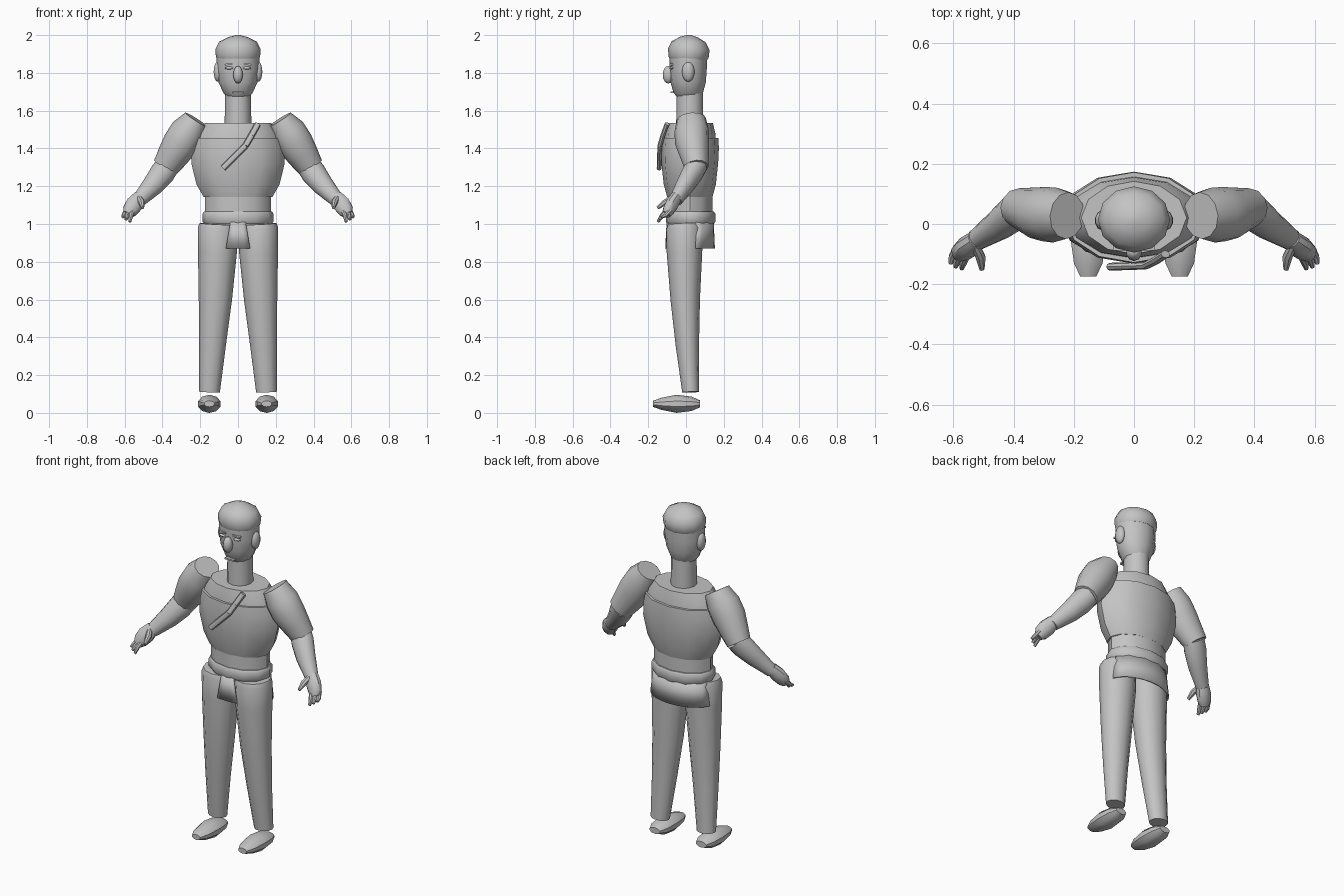
import bpy, bmesh, math
from mathutils import Vector, Matrix

if "Cube" in bpy.data.objects:
    bpy.data.objects.remove(bpy.data.objects["Cube"])

GREY = bpy.data.materials.new("plain grey")
GREY.diffuse_color = (0.55, 0.55, 0.55, 1)
GREY.use_nodes = True
GREY.node_tree.nodes["Principled BSDF"].inputs["Base Color"].default_value = GREY.diffuse_color


def finish(name, bm, angle=35):
    bmesh.ops.recalc_face_normals(bm, faces=bm.faces)
    me = bpy.data.meshes.new(name)
    bm.to_mesh(me)
    bm.free()
    me.materials.append(GREY)
    ob = bpy.data.objects.new(name, me)
    bpy.context.collection.objects.link(ob)
    bpy.ops.object.select_all(action='DESELECT')
    ob.select_set(True)
    bpy.context.view_layer.objects.active = ob
    bpy.ops.object.shade_smooth_by_angle(angle=math.radians(angle))
    return ob


def loft(name, rings, sides=12, ref=(0, 1, 0), angle=40):
    """Capped skin over ellipses: each ring is (x, y, z, width radius, depth radius)."""
    bm = bmesh.new()
    d = (Vector(rings[-1][:3]) - Vector(rings[0][:3])).normalized()
    v = Vector(ref)
    v = (v - d * v.dot(d)).normalized()
    u = v.cross(d)
    loops = []
    for r in rings:
        c = Vector(r[:3])
        loops.append([bm.verts.new(c + u * r[3] * math.sin(t) + v * r[4] * math.cos(t))
                      for t in (2 * math.pi * i / sides for i in range(sides))])
    for a, b in zip(loops, loops[1:]):
        for i in range(sides):
            j = (i + 1) % sides
            bm.faces.new((a[i], a[j], b[j], b[i]))
    bm.faces.new(loops[0])
    bm.faces.new(loops[-1])
    return finish(name, bm, angle)


def upright(name, levels, sides=12):
    """Loft on the centre line: levels are (z, half width, y front, y back)."""
    return loft(name, [(0, (f + b) / 2, z, w, (b - f) / 2) for z, w, f, b in levels], sides)


def ball(name, loc, size, segs=10, rings=8):
    bm = bmesh.new()
    m = Matrix.Translation(loc) @ Matrix.Diagonal((*size, 1))
    bmesh.ops.create_uvsphere(bm, u_segments=segs, v_segments=rings, radius=1, matrix=m)
    return finish(name, bm, 60)


def box(name, loc, size, tilt=0):
    bm = bmesh.new()
    m = Matrix.Translation(loc) @ Matrix.Rotation(tilt, 4, 'Y') @ Matrix.Diagonal((*size, 1))
    bmesh.ops.create_cube(bm, size=1, matrix=m)
    return finish(name, bm)


# Torso
upright("hip_belt", [(1.0, .178, -.10, .148), (1.012, .188, -.107, .155),
                     (1.055, .188, -.107, .155), (1.065, .18, -.10, .148)])
upright("waist", [(1.05, .175, -.095, .14), (1.155, .175, -.095, .14)])
upright("chest", [(1.143, .182, -.10, .14), (1.21, .22, -.118, .158), (1.32, .247, -.13, .17),
                  (1.40, .243, -.132, .174), (1.455, .23, -.128, .172)])
upright("shoulder_yoke", [(1.44, .225, -.115, .158), (1.48, .212, -.112, .155),
                          (1.535, .175, -.10, .142)])

# Head
upright("neck", [(1.52, .071, -.052, .092), (1.70, .068, -.05, .09)])
upright("head", [(1.675, .06, -.05, .075), (1.695, .078, -.066, .09), (1.75, .103, -.082, .105),
                 (1.82, .114, -.087, .11), (1.885, .114, -.087, .112)])
upright("cap", [(1.873, .112, -.088, .113), (1.885, .117, -.093, .12), (1.925, .12, -.095, .125),
                (1.965, .10, -.075, .105), (1.99, .05, -.03, .062), (2.0, .012, .005, .03)])
ball("nose", (0, -.094, 1.79), (.027, .029, .046))
box("mouth", (0, -.073, 1.697), (.06, .02, .009))
for s, side in ((-1, "left"), (1, "right")):
    ball(side + "_ear", (s * .107, .012, 1.806), (.023, .033, .053))
    ball(side + "_eye", (s * .046, -.075, 1.826), (.024, .012, .008), 8, 6)
    box(side + "_brow", (s * .046, -.078, 1.846), (.046, .02, .009), s * .1)

# Limbs
for s, side in ((-1, "left"), (1, "right")):
    def limb(part, rings, **kw):
        return loft(side + "_" + part, [(s * r[0], *r[1:]) for r in rings], **kw)

    limb("sleeve", [(.222, .028, 1.553, .068, .078), (.265, .03, 1.49, .093, .092),
                    (.305, .033, 1.425, .095, .09), (.345, .044, 1.362, .084, .077),
                    (.385, .055, 1.30, .07, .064)])
    limb("forearm", [(.368, .06, 1.312, .062, .056), (.40, .035, 1.27, .067, .058),
                     (.45, -.005, 1.205, .057, .05), (.525, -.055, 1.125, .038, .035)])
    limb("palm", [(.52, -.05, 1.145, .036, .032), (.548, -.074, 1.105, .048, .036),
                  (.572, -.094, 1.07, .042, .031), (.582, -.105, 1.05, .026, .022)], sides=10)
    # Thumb and fingers
    limb("thumb", [(.525, -.075, 1.14, .015, .015), (.51, -.11, 1.115, .018, .016),
                   (.505, -.15, 1.085, .009, .009)], sides=8)
    for i, (x, y) in enumerate(((.565, -.118), (.585, -.112), (.602, -.10))):
        limb("finger_%d" % (i + 1), [(x - .012, y + .02, 1.075, .013, .013),
                                     (x + .002, y - .01, 1.045, .013, .012),
                                     (x + .008, y - .03, 1.012 + .012 * i, .008, .008)], sides=8)
    # Trouser leg and shoe
    limb("leg", [(.108, -.008, 1.0, .096, .088), (.108, -.008, .975, .105, .097),
                 (.109, -.008, .85, .103, .094), (.12, -.004, .6, .088, .078),
                 (.135, .007, .36, .071, .062), (.151, .025, .11, .055, .045)])
    limb("shoe", [(.152, -.175, .048, .028, .016), (.152, -.13, .048, .05, .032),
                  (.152, -.05, .048, .062, .048), (.152, .03, .048, .056, .038),
                  (.152, .075, .048, .035, .018)], sides=10, ref=(0, 0, 1))


# Tunic hem: a wide curved flap behind and a small one in front
def hem(name, t0, t1, steps, top, low):
    bm = bmesh.new()
    rows = []
    for (z, rx, ry, spread) in (top, low):
        row = []
        for i in range(steps + 1):
            mid, half = (t0 + t1) / 2, (t1 - t0) / 2 * spread
            t = math.radians(mid + half * (2 * i / steps - 1))
            row.append(bm.verts.new((rx * math.cos(t), .025 + ry * math.sin(t), z)))
        rows.append(row)
    for i in range(steps):
        bm.faces.new((rows[0][i], rows[0][i + 1], rows[1][i + 1], rows[1][i]))
    ob = finish(name, bm)
    mod = ob.modifiers.new("thickness", 'SOLIDIFY')
    mod.thickness = .008


hem("back_hem", 14, 166, 10, (1.01, .18, .122, 1), (.87, .198, .128, 1.02))
hem("front_hem", 257, 283, 4, (1.01, .18, .128, 1), (.87, .20, .135, 1.45))

# Diagonal chest strap
path = [(-.08, -.142, 1.295), (.04, -.138, 1.415), (.072, -.122, 1.47), (.105, -.10, 1.53)]
for i, (a, b) in enumerate(zip(path, path[1:])):
    loft("chest_strap_%d" % (i + 1), [(*a, .017, .013), (*b, .017, .013)], sides=8)
